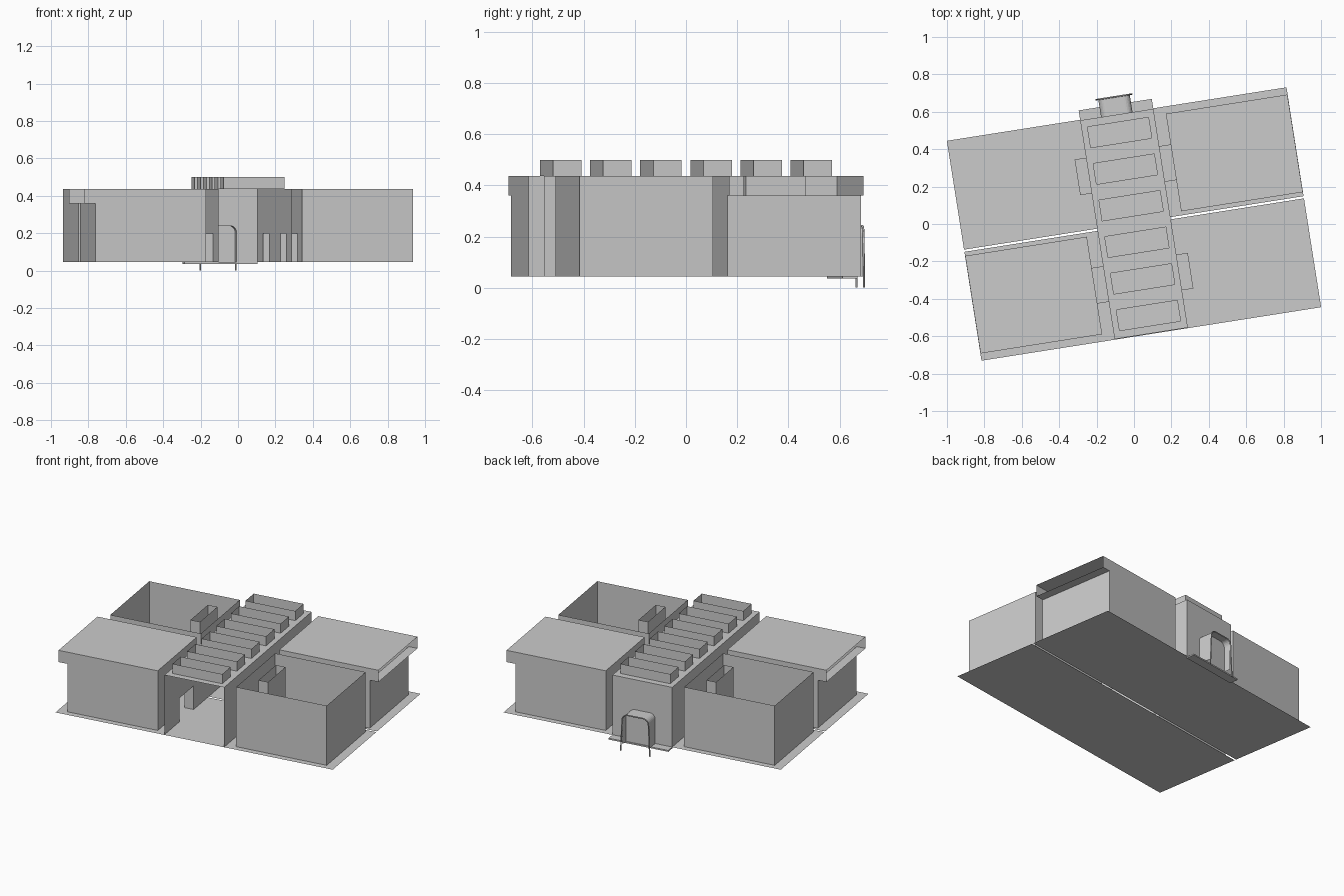
import bpy, bmesh
from math import radians, sin, cos, pi
from mathutils import Matrix

if "Cube" in bpy.data.objects:
    bpy.data.objects.remove(bpy.data.objects["Cube"])

TILT = radians(8.95)             # whole building is turned on the grid
F, R, D, S = 0.045, 0.437, 0.20, 0.36   # floor, roof, door top, window sill


def build(name, faces, turn=0.0):
    """Thin-surface object from polygons given in building coordinates."""
    bm = bmesh.new()
    for f in faces:
        bm.faces.new([bm.verts.new(p) for p in f])
    bmesh.ops.remove_doubles(bm, verts=bm.verts, dist=1e-5)
    bm.transform(Matrix.Rotation(TILT + turn, 4, 'Z'))
    me = bpy.data.meshes.new(name)
    bm.to_mesh(me)
    bm.free()
    ob = bpy.data.objects.new(name, me)
    bpy.context.collection.objects.link(ob)
    return ob


def level(u0, u1, v0, v1, z):
    return [(u0, v0, z), (u1, v0, z), (u1, v1, z), (u0, v1, z)]


def along_u(u0, u1, v, z0, z1):
    return [(u0, v, z0), (u1, v, z0), (u1, v, z1), (u0, v, z1)]


def along_v(u, v0, v1, z0, z1):
    return [(u, v0, z0), (u, v1, z0), (u, v1, z1), (u, v0, z1)]


def sides(u0, u1, v0, v1, z0, z1):
    return [along_u(u0, u1, v0, z0, z1), along_u(u0, u1, v1, z0, z1),
            along_v(u0, v0, v1, z0, z1), along_v(u1, v0, v1, z0, z1)]


def door_wall(u, v0, v1, d0, d1):
    return [along_v(u, v0, d0, F, R), along_v(u, d1, v1, F, R),
            along_v(u, d0, d1, D, R)]


def flip(faces):
    return [[(u, -v, z) for u, v, z in f][::-1] for f in faces]


# rooms: ui/uo inner and outer walls, va/vb short and far walls
ui, uo, va, vb, over = 0.26, 0.86, 0.028, 0.556, 0.918
d0, d1 = 0.197, 0.39
W, L = 0.198, 0.592              # corridor half width and half length

for i, turn in enumerate((0.0, pi)):
    # ground slab, split by a narrow joint
    build(f"floor_{i}", [level(-0.919, 0.919, 0.006, 0.595, F)], turn)

    shell = [along_u(ui, uo, va, F, R), along_u(ui, uo, vb, F, R)] \
        + door_wall(ui, va, vb, d0, d1)
    shaft = sides(0.337, 0.40, 0.174, 0.41, F, R)
    link = [along_u(W, ui, d0, F, D), along_u(W, ui, d1, F, D),
            level(W, ui, d0, d1, D)]

    # roofed room with a projecting window hood at the outer end
    build(f"roofed_room_walls_{i}", shell + [along_v(uo, va, vb, F, S)], turn)
    build(f"room_roof_{i}", [level(ui, over, va, vb, R)], turn)
    build(f"window_hood_{i}", [level(uo, over, va, vb, S),
                               along_u(uo, over, va, S, R),
                               along_u(uo, over, vb, S, R)], turn)
    # open-topped room
    build(f"open_room_walls_{i}", flip(shell + [along_v(uo, va, vb, F, R)]), turn)

    for tag, change in (("a", lambda f: f), ("b", flip)):
        build(f"shaft_{tag}{i}", change(shaft), turn)
        build(f"passage_{tag}{i}", change(link), turn)

    # corridor side wall with two door openings
    build(f"corridor_wall_{i}", door_wall(W, 0, L, d0, d1)
          + flip(door_wall(W, 0, L, d0, d1)), turn)

# corridor roof with skylight openings
pitch, sw, sd = 0.198, 0.165, 0.056
centres = [(k - 2.5) * pitch for k in range(6)]
roof = [level(-W, -sw, -L, L, R), level(sw, W, -L, L, R)]
start = -L
for k, c in enumerate(centres):
    roof.append(level(-sw, sw, start, c - sd, R))
    start = c + sd
    build(f"skylight_{k}", sides(-sw, sw, c - sd, c + sd, R, 0.50))
roof.append(level(-sw, sw, start, L, R))
build("corridor_roof", roof)


def arch(half, bottom, top, r, flare=0.0):
    """Door outline (u, z) with rounded upper corners."""
    pts = [(-half - flare, bottom)]
    for cu, a0 in ((-half + r, pi), (half - r, pi / 2)):
        pts += [(cu + r * cos(a0 - j * pi / 12), top - r + r * sin(a0 - j * pi / 12))
                for j in range(7)]
    return pts + [(half + flare, bottom)]


# back wall with the entrance opening, vestibule, door and doorstep
a = arch(0.085, F, 0.24, 0.035)
build("back_wall", [[(-W, L, F)] + [(u, L, z) for u, z in a]
                    + [(W, L, F), (W, L, R), (-W, L, R)]])
build("vestibule", [[(p[0], L, p[1]), (q[0], L, q[1]), (q[0], 0.685, q[1]), (p[0], 0.685, p[1])]
                    for p, q in zip(a, a[1:])])
build("door_panel", [[(u, 0.64, z) for u, z in a]])
build("doorstep", sides(-W, W, 0.588, 0.646, 0.036, F)
      + [level(-W, W, 0.588, 0.646, 0.036), level(-W, W, 0.588, 0.646, F)])

# bent tube frame in front of the entrance
cu = bpy.data.curves.new("entrance_frame", 'CURVE')
cu.dimensions = '3D'
cu.bevel_depth = 0.004
cu.bevel_resolution = 1
cu.use_fill_caps = True
path = arch(0.087, 0.002, 0.242, 0.035, 0.01)
sp = cu.splines.new('POLY')
sp.points.add(len(path) - 1)
for p, (u, z) in zip(sp.points, path):
    p.co = (u, 0.688, z, 1)
frame = bpy.data.objects.new("entrance_frame", cu)
frame.rotation_euler.z = TILT
bpy.context.collection.objects.link(frame)
